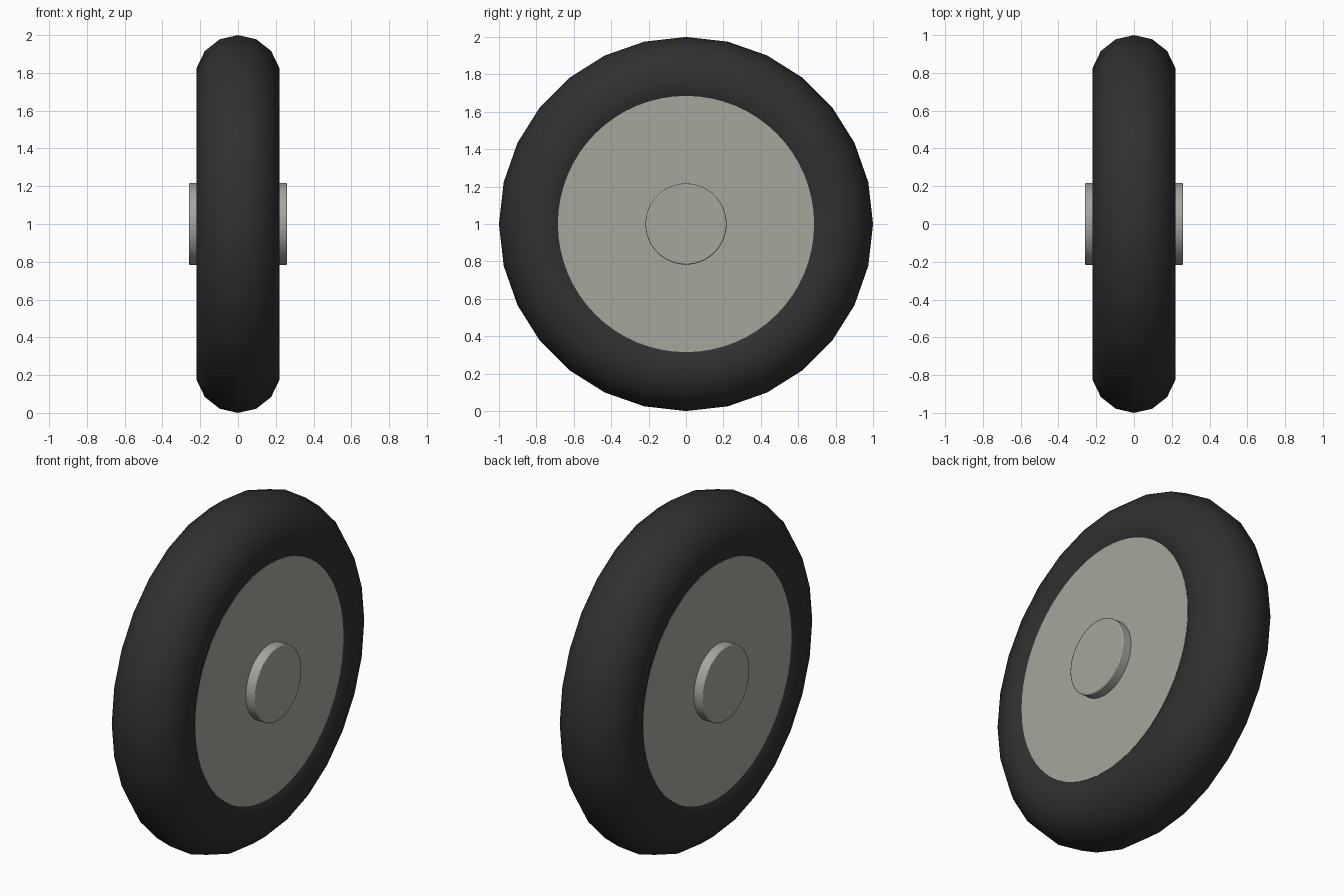
import bpy
import math

cube = bpy.data.objects.get("Cube")
if cube:
    bpy.data.objects.remove(cube, do_unlink=True)


def make_material(name, colour):
    mat = bpy.data.materials.new(name)
    mat.use_nodes = True
    mat.diffuse_color = colour
    mat.node_tree.nodes["Principled BSDF"].inputs["Base Color"].default_value = colour
    return mat


rubber = make_material("black_rubber", (0.03, 0.03, 0.03, 1))
metal = make_material("grey_metal", (0.38, 0.38, 0.34, 1))

AXLE = (0, 0, 1)
SIDEWAYS = (0, math.pi / 2, 0)


def finish(name, mat):
    obj = bpy.context.object
    obj.name = name
    obj.data.materials.append(mat)
    # Apply the turn that lays the axle along x
    bpy.ops.object.transform_apply(location=False, rotation=True, scale=False)
    return obj


def disc(name, radius, half_width, bevel):
    bpy.ops.mesh.primitive_cylinder_add(vertices=64, radius=radius, depth=2 * half_width,
                                        location=AXLE, rotation=SIDEWAYS)
    obj = finish(name, metal)
    if bevel:
        mod = obj.modifiers.new("soft_rim", "BEVEL")
        mod.width = bevel
        mod.segments = 2
    bpy.ops.object.shade_smooth_by_angle(angle=math.radians(35))


# Tyre
bpy.ops.mesh.primitive_torus_add(major_radius=0.775, minor_radius=0.225,
                                 major_segments=28, minor_segments=14,
                                 location=AXLE, rotation=SIDEWAYS)
finish("tyre", rubber)
bpy.ops.object.shade_smooth()

# Wheel plate filling the tyre, and the hub through its centre
disc("wheel_plate", 0.685, 0.203, 0)
disc("hub", 0.217, 0.26, 0.006)
